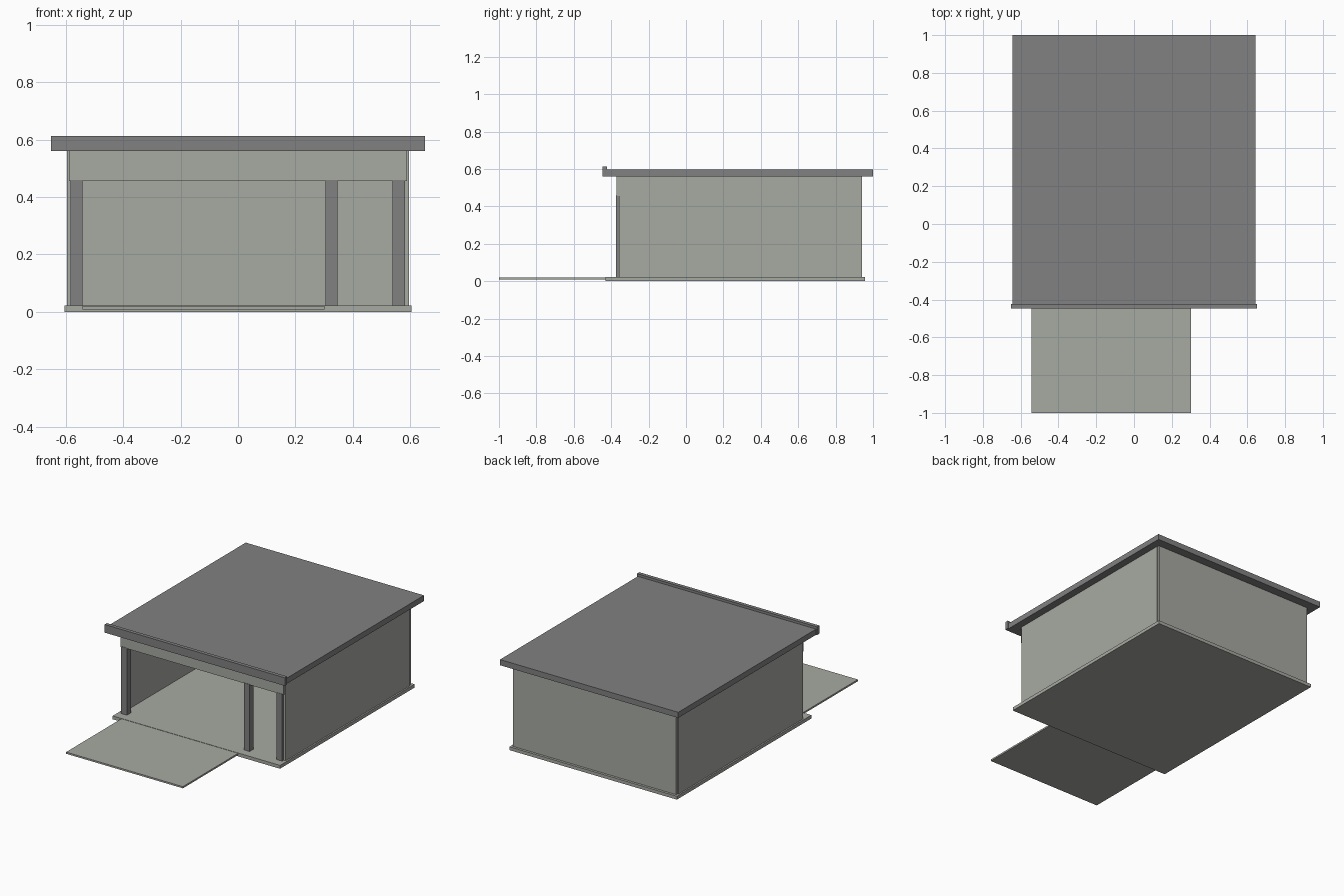
import bpy
import bmesh

if "Cube" in bpy.data.objects:
    bpy.data.objects.remove(bpy.data.objects["Cube"], do_unlink=True)


def make_material(name, colour):
    mat = bpy.data.materials.new(name)
    mat.use_nodes = True
    mat.diffuse_color = colour
    mat.node_tree.nodes["Principled BSDF"].inputs["Base Color"].default_value = colour
    return mat


pale = make_material("pale_grey", (0.39, 0.40, 0.365, 1))
dark = make_material("dark_grey", (0.22, 0.22, 0.22, 1))


def box(name, xs, ys, zs, mat):
    """Axis-aligned box given by its (low, high) range on each axis."""
    ranges = (xs, ys, zs)
    bm = bmesh.new()
    bmesh.ops.create_cube(bm, size=1)
    for v in bm.verts:
        v.co = [r[0] if c < 0 else r[1] for c, r in zip(v.co, ranges)]
    mesh = bpy.data.meshes.new(name)
    bm.to_mesh(mesh)
    bm.free()
    mesh.materials.append(mat)
    obj = bpy.data.objects.new(name, mesh)
    bpy.context.collection.objects.link(obj)
    return obj


FLOOR, EAVES = 0.022, 0.56
FRONT, WALL_FRONT, BACK = -0.372, -0.358, 0.942
THICK = 0.014
WALL_X, INSET_X = 0.595, 0.589

# Ground slab and driveway
box("floor_slab", (-0.605, 0.605), (-0.43, 0.958), (0, FLOOR), pale)
box("driveway", (-0.542, 0.302), (-1, -0.43), (0.009, 0.02), pale)

# Side walls, back wall and beam over the open front
for side, sign in (("right", -1), ("left", 1)):
    xs = sorted((sign * WALL_X, sign * (WALL_X - THICK)))
    box(side + "_wall", xs, (WALL_FRONT, BACK - THICK), (FLOOR, EAVES), pale)
box("back_wall", (-INSET_X, INSET_X), (BACK - THICK, BACK), (FLOOR, EAVES), pale)
box("front_beam", (-INSET_X, INSET_X), (FRONT, WALL_FRONT), (0.456, EAVES), pale)

# Posts along the open front
for name, x in (("right", -0.562), ("middle", 0.325), ("left", 0.56)):
    box(name + "_post", (x - 0.021, x + 0.021), (FRONT - 0.002, FRONT + 0.04),
        (FLOOR, 0.46), dark)

# Flat roof with a raised front fascia
box("roof", (-0.644, 0.644), (-0.423, 1), (EAVES, 0.597), dark)
box("front_fascia", (-0.651, 0.651), (-0.447, -0.423), (EAVES, 0.613), dark)
